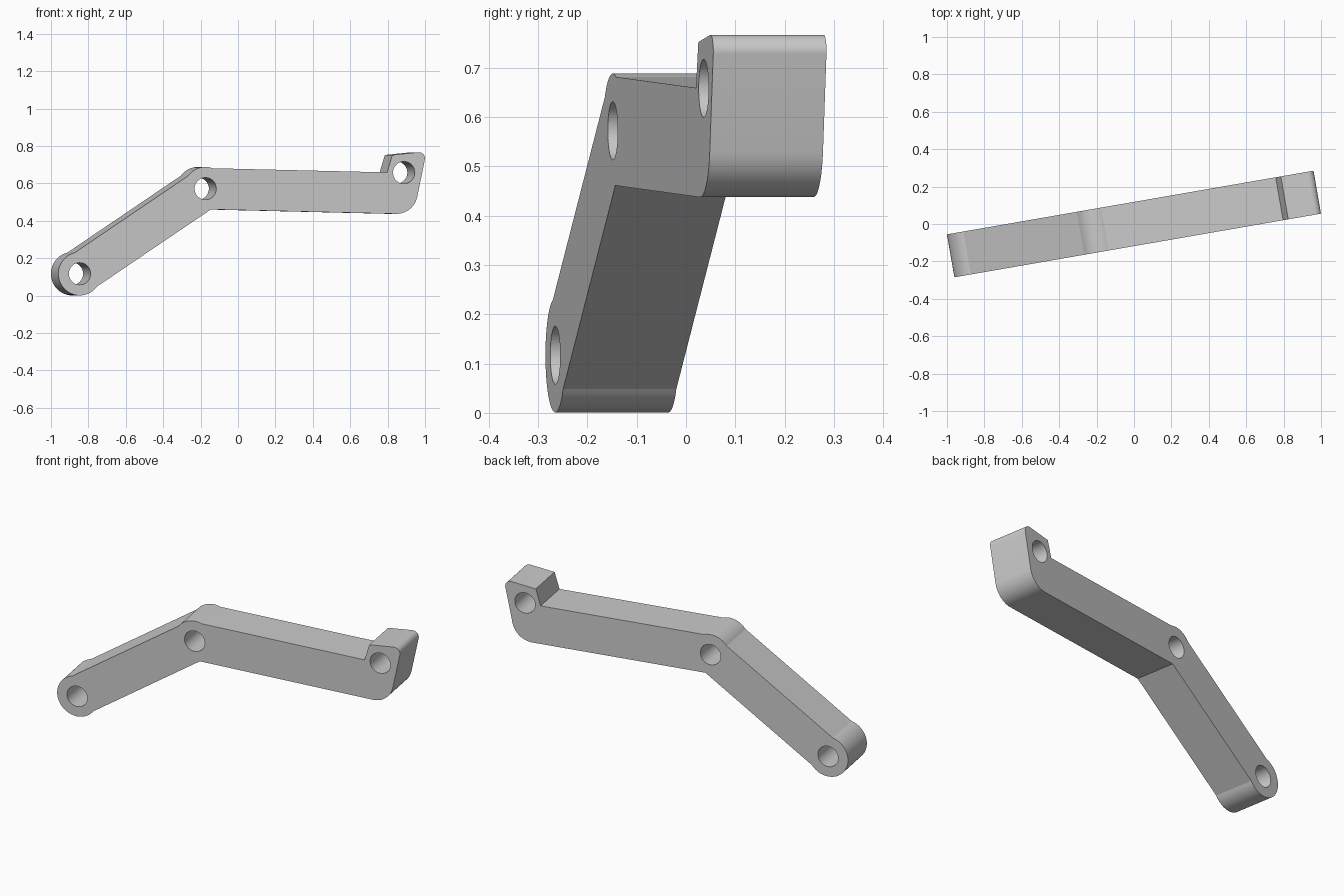
import bpy, bmesh
from math import radians, degrees, cos, sin, atan2, sqrt
from mathutils import Vector

if "Cube" in bpy.data.objects:
    bpy.data.objects.remove(bpy.data.objects["Cube"])


def arc(c, r, a0, a1, n):
    """Points on an arc, angles in degrees."""
    return [(c[0] + r * cos(radians(a0 + (a1 - a0) * i / n)),
             c[1] + r * sin(radians(a0 + (a1 - a0) * i / n))) for i in range(n + 1)]


def fillet(p, corner, q, r, n):
    """Round a convex corner of a counter-clockwise outline."""
    p, c, q = Vector(p), Vector(corner), Vector(q)
    d0, d1 = (c - p).normalized(), (q - c).normalized()
    turn = atan2(d0.x * d1.y - d0.y * d1.x, d0.dot(d1))
    t = r * sin(turn / 2) / cos(turn / 2)
    centre = c - d0 * t + Vector((-d0.y, d0.x)) * r
    start = degrees(atan2(d0.y, d0.x)) - 90
    return arc(centre, r, start, start + degrees(turn), n)


# Pivot positions in the lever's own plane
end, elbow, tip = (-0.879, 0.117), (-0.197, 0.572), (0.88, 0.658)
R, HOLE, THICK = 0.116, 0.059, 0.233
tilt = degrees(atan2(elbow[1] - end[1], elbow[0] - end[0]))

# Outer outline, counter-clockwise from the lower arm's round end
inner = (-0.167, 0.461)
heel, nose = (0.933, 0.435), (1.003, 0.771)
step_top, step_foot = (0.817, 0.752), (0.789, 0.659)
outline = arc(end, R, tilt + 70, tilt + 290, 40)
outline += [inner]
outline += fillet(inner, heel, nose, 0.115, 16)
outline += fillet(heel, nose, step_top, 0.033, 12)
outline += [step_top, step_foot]
outline += arc(elbow, R, 70, tilt + 110, 16)

# Filled flat profile with three holes, given thickness
curve = bpy.data.curves.new("lever_profile", 'CURVE')
curve.dimensions = '2D'
curve.fill_mode = 'BOTH'
curve.extrude = THICK / 2
holes = [arc(c, HOLE, 0, 360, 48)[:-1] for c in (end, elbow, tip)]
for pts in [outline] + holes:
    s = curve.splines.new('POLY')
    s.points.add(len(pts) - 1)
    for sp, (x, y) in zip(s.points, pts):
        sp.co = (x, y, 0, 1)
    s.use_cyclic_u = True

lever = bpy.data.objects.new("bent_lever", curve)
bpy.context.collection.objects.link(lever)
lever.rotation_euler = (radians(90), 0, radians(9.85))
bpy.context.view_layer.objects.active = lever
lever.select_set(True)
bpy.ops.object.convert(target='MESH')
lever = bpy.context.object
lever.name = "bent_lever"

# Weld the faces to the rim and shade
bm = bmesh.new()
bm.from_mesh(lever.data)
bmesh.ops.remove_doubles(bm, verts=bm.verts, dist=0.0002)
bmesh.ops.recalc_face_normals(bm, faces=bm.faces)
bm.to_mesh(lever.data)
bm.free()
bpy.ops.object.shade_smooth_by_angle(angle=radians(15))
